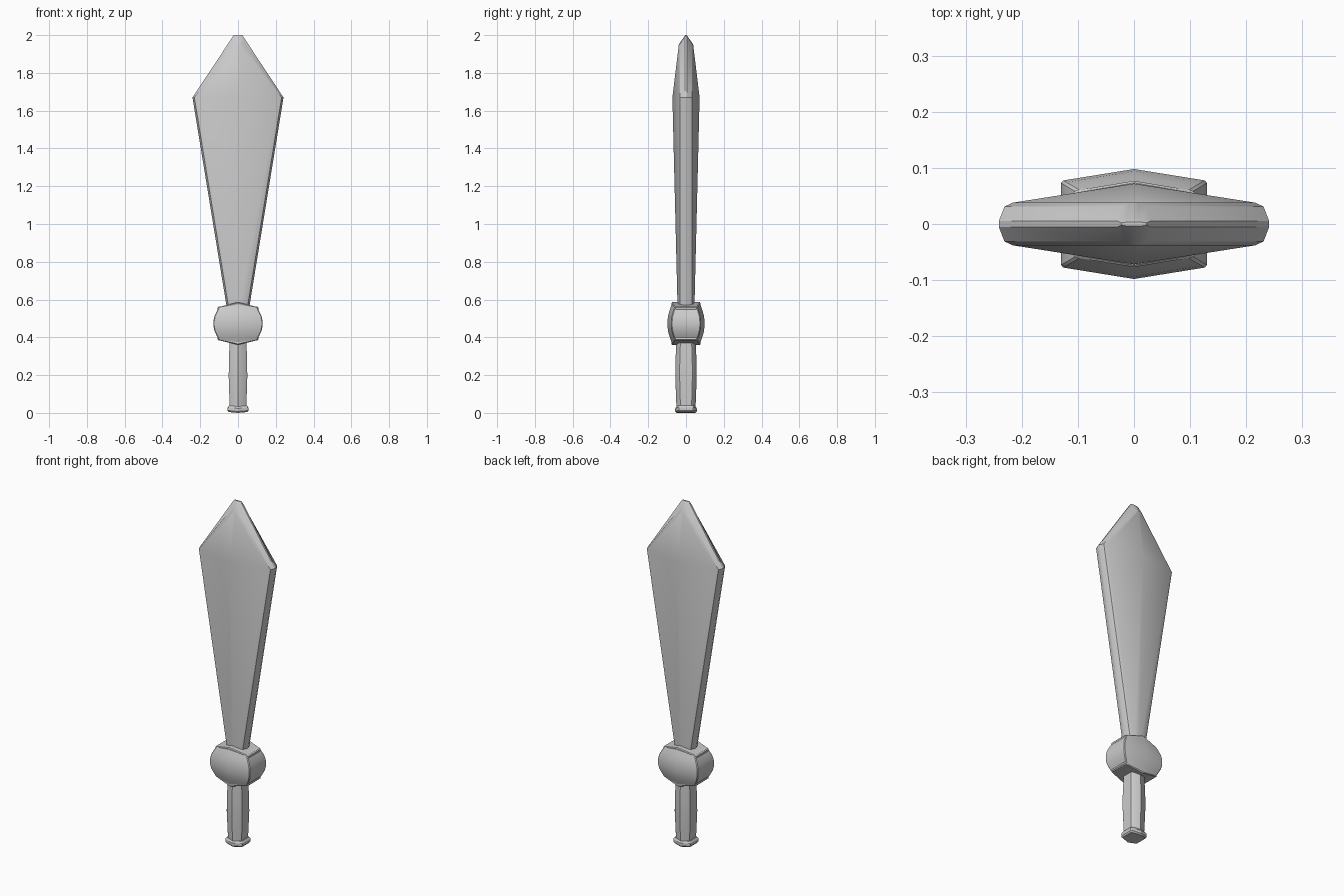
import bpy, bmesh

if "Cube" in bpy.data.objects:
    bpy.data.objects.remove(bpy.data.objects["Cube"])


def ring(q):
    """Mirror a quarter section (x>=0, y<=0, starting on x=0) into a closed loop."""
    back = [(x, -y, z) for x, y, z in reversed(q) if y != 0]
    half = q + back
    left = [(-x, y, z) for x, y, z in reversed(half) if x != 0]
    return half + left


def loft(name, quarters, angle=0.52):
    bm = bmesh.new()
    loops = [[bm.verts.new(p) for p in ring(q)] for q in quarters]
    n = len(loops[0])
    h = n // 2
    for a, b in zip(loops, loops[1:]):
        for i in range(n):
            j = (i + 1) % n
            bm.faces.new((a[i], a[j], b[j], b[i]))
    # end caps, in strips across the thickness so creased ends stay clean
    for lp in (loops[0], loops[-1]):
        for i in range(h // 2):
            for s in (1, -1):
                ids = [(s * k) % n for k in (i, i + 1, h - i - 1, h - i)]
                bm.faces.new([lp[k] for k in dict.fromkeys(ids)])
    bmesh.ops.recalc_face_normals(bm, faces=bm.faces)
    me = bpy.data.meshes.new(name)
    bm.to_mesh(me)
    bm.free()
    ob = bpy.data.objects.new(name, me)
    bpy.context.collection.objects.link(ob)
    bpy.ops.object.select_all(action='DESELECT')
    ob.select_set(True)
    bpy.context.view_layer.objects.active = ob
    bpy.ops.object.shade_smooth_by_angle(angle=angle)
    return ob


def blade_section(z, w, r):
    e = 0.038
    return [(0, -r, z), (w - 0.025, -e, z), (w - 0.010, -0.031, z),
            (w, -0.005, z), (w, 0, z)]


def hexagon(x, y, ridge, z, z_mid, c=0.004):
    """Ridged six-sided section; the middle sits at z_mid, giving a chevron."""
    return [(0, -ridge, z_mid), (x - c, -y - c * 0.16, z), (x, -y + c, z)]


# blade: flaring body, broad shoulder, wedge tip
loft("blade", [
    blade_section(0.53, 0.055, 0.044),
    blade_section(1.67, 0.241, 0.072),
    [(0, -0.038, 1.95), (0.008, -0.038, 1.944), (0.022, -0.031, 1.955),
     (0.029, -0.005, 1.99), (0.029, 0, 1.99)],
    [(0, -0.004, 2.0), (0.008, -0.004, 2.0), (0.016, -0.003, 2.0),
     (0.022, -0.002, 2.0), (0.022, 0, 2.0)],
])

# rounded guard body
profile = [(-1, 0.78), (-0.75, 0.87), (-0.45, 0.96), (-0.15, 1.0),
           (0.15, 1.0), (0.45, 0.96), (0.75, 0.87), (1, 0.78)]
loft("guard", [hexagon(0.13 * s, 0.077 * s, 0.098 * s,
                       0.473 + 0.085 * t, 0.473 + 0.1 * t)
               for t, s in profile])

# chevron plates above and below the guard
for name, d in (("guard_plate_top", 1), ("guard_plate_bottom", -1)):
    loft(name, [hexagon(0.108 * s, 0.059 * s, 0.077 * s,
                        0.473 + d * h, 0.473 + d * (h + 0.024))
                for h, s in ((0.070, 0.97), (0.076, 1.0), (0.084, 1.0), (0.089, 0.95))])

# grip with a slight swell
loft("grip", [hexagon(0.046 * s, 0.038 * s, 0.053 * s, z, z, 0.007)
              for z, s in ((0.025, 0.95), (0.09, 1.0), (0.19, 1.07),
                           (0.28, 1.05), (0.39, 0.95))])

# pommel cap
loft("pommel", [hexagon(0.055 * s, 0.043 * s, 0.057 * s, z, z - 0.004, 0.006)
                for z, s in ((0.004, 0.88), (0.012, 1.0), (0.028, 1.0), (0.038, 0.88))])
